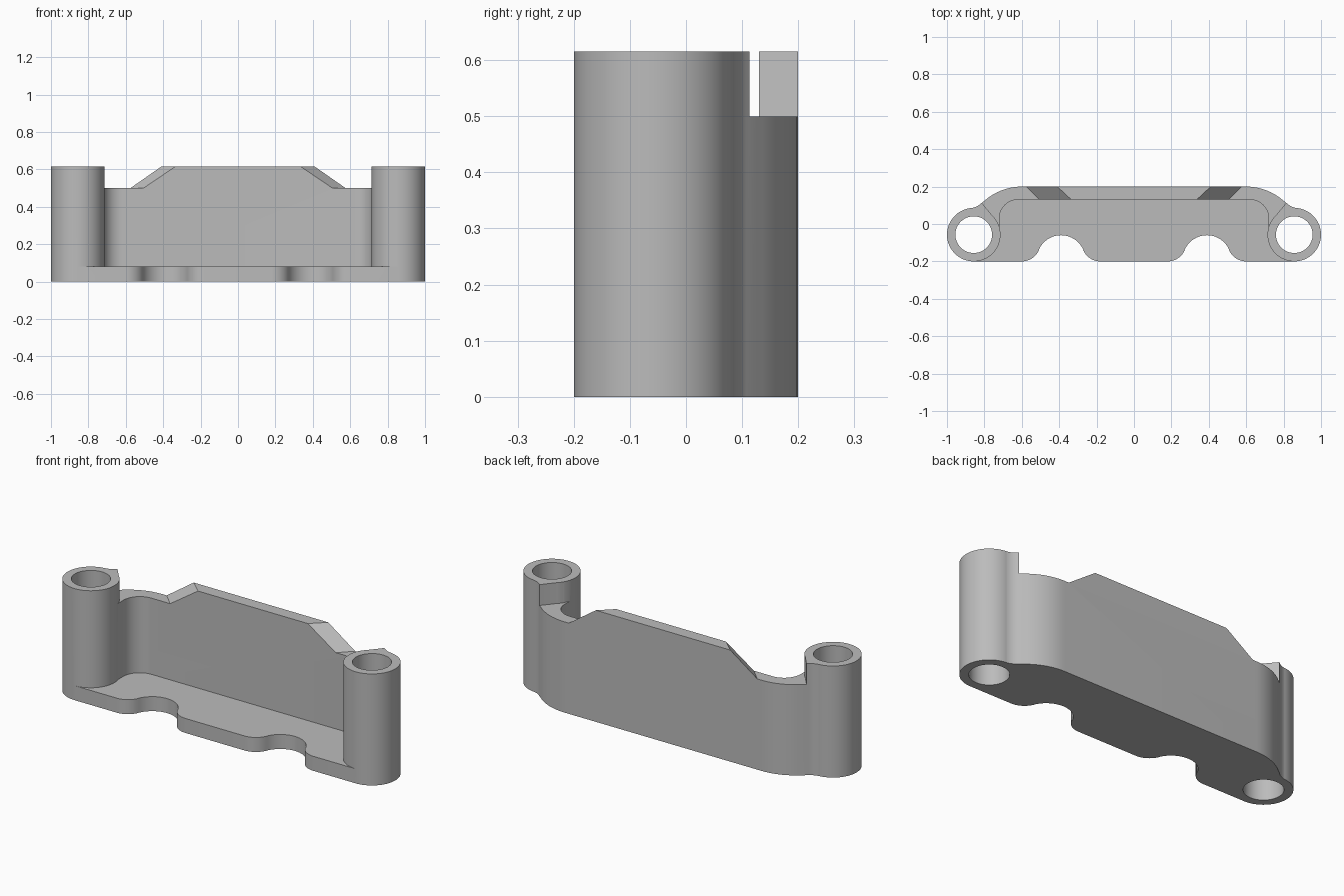
import bpy, bmesh
from math import cos, sin, radians, pi

cube = bpy.data.objects.get("Cube")
if cube:
    bpy.data.objects.remove(cube, do_unlink=True)

HEIGHT, WALL_TOP, BASE_TOP = 0.615, 0.5, 0.08
POST_X, POST_Y, POST_R, HOLE_R = 0.857, -0.057, 0.143, 0.098

grey = bpy.data.materials.new("plain grey")
grey.use_nodes = True
grey.diffuse_color = (0.5, 0.5, 0.5, 1)
grey.node_tree.nodes["Principled BSDF"].inputs["Base Color"].default_value = grey.diffuse_color


def arc(cx, cy, r, start, end, steps=12):
    angles = [radians(start + (end - start) * i / steps) for i in range(steps + 1)]
    return [(cx + r * cos(a), cy + r * sin(a)) for a in angles]


def flip(points):
    return [(-x, y) for x, y in reversed(points)]


def loft(name, low, high, z0, z1):
    """Solid between a lower and an upper outline with equal point counts."""
    bm = bmesh.new()
    a = [bm.verts.new((x, y, z0)) for x, y in low]
    b = [bm.verts.new((x, y, z1)) for x, y in high]
    bm.faces.new(a)
    bm.faces.new(b)
    for i in range(len(a)):
        j = (i + 1) % len(a)
        bm.faces.new((a[i], a[j], b[j], b[i]))
    bmesh.ops.recalc_face_normals(bm, faces=bm.faces)
    mesh = bpy.data.meshes.new(name)
    bm.to_mesh(mesh)
    bm.free()
    mesh.materials.append(grey)
    obj = bpy.data.objects.new(name, mesh)
    bpy.context.collection.objects.link(obj)
    return obj


def prism(name, outline, z0, z1):
    return loft(name, outline, outline, z0, z1)


def combine(target, other, operation):
    mod = target.modifiers.new(operation, 'BOOLEAN')
    mod.operation, mod.solver, mod.object = operation, 'EXACT', other
    bpy.context.view_layer.objects.active = target
    bpy.ops.object.modifier_apply(modifier=mod.name)
    bpy.data.objects.remove(other, do_unlink=True)


# Back wall: rounded shoulders that blend into the posts
centre = (POST_X, POST_Y)
blend = arc(0.885, 0.184, 0.1, 263, 225, 8)
shoulder = arc(0.6, -0.1, 0.3, 45, 90)
inner = arc(0.62, 0.03, 0.1, 90, 0)
wall_half = [centre] + blend + shoulder[1:]
wall = wall_half + flip(wall_half) + flip(inner + [(0.72, -0.02)]) + inner + [(0.72, -0.02)]
body = prism("bracket_body", wall, 0, WALL_TOP)

# Base plate with two rounded notches along the front edge
notch = (arc(0.18, -0.1, 0.1, 270, 337, 8) + arc(0.39, -0.19, 0.13, 157, 23, 20)
         + arc(0.6, -0.1, 0.1, 203, 270, 8))
base_half = notch + [(POST_X, -0.2), centre, (0.74, 0.09), (0.62, 0.16)]
combine(body, prism("base_plate", base_half + flip(base_half), 0, BASE_TOP), 'UNION')

# Raised middle of the wall with skewed ramps at both ends
low = [(-0.505, 0.13), (0.505, 0.13), (0.575, 0.2), (-0.575, 0.2)]
high = [(-0.335, 0.13), (0.335, 0.13), (0.41, 0.2), (-0.41, 0.2)]
combine(body, loft("raised_middle", low, high, WALL_TOP, HEIGHT), 'UNION')

# Posts, their full-height lugs, and the bores
lug = [centre] + blend + [(0.733, 0.015)]
for side in (1, -1):
    outline = lug if side == 1 else flip(lug)
    combine(body, prism("lug", outline, WALL_TOP, HEIGHT), 'UNION')
    post = arc(side * POST_X, POST_Y, POST_R, 0, 360, 64)[:-1]
    combine(body, prism("post", post, 0, HEIGHT), 'UNION')
for side in (1, -1):
    bore = arc(side * POST_X, POST_Y, HOLE_R, 0, 360, 64)[:-1]
    combine(body, prism("bore", bore, -0.1, HEIGHT + 0.1), 'DIFFERENCE')

# Smooth curves, crisp edges
bpy.ops.object.select_all(action='DESELECT')
body.select_set(True)
bpy.context.view_layer.objects.active = body
bpy.ops.object.shade_smooth_by_angle(angle=pi / 6)
